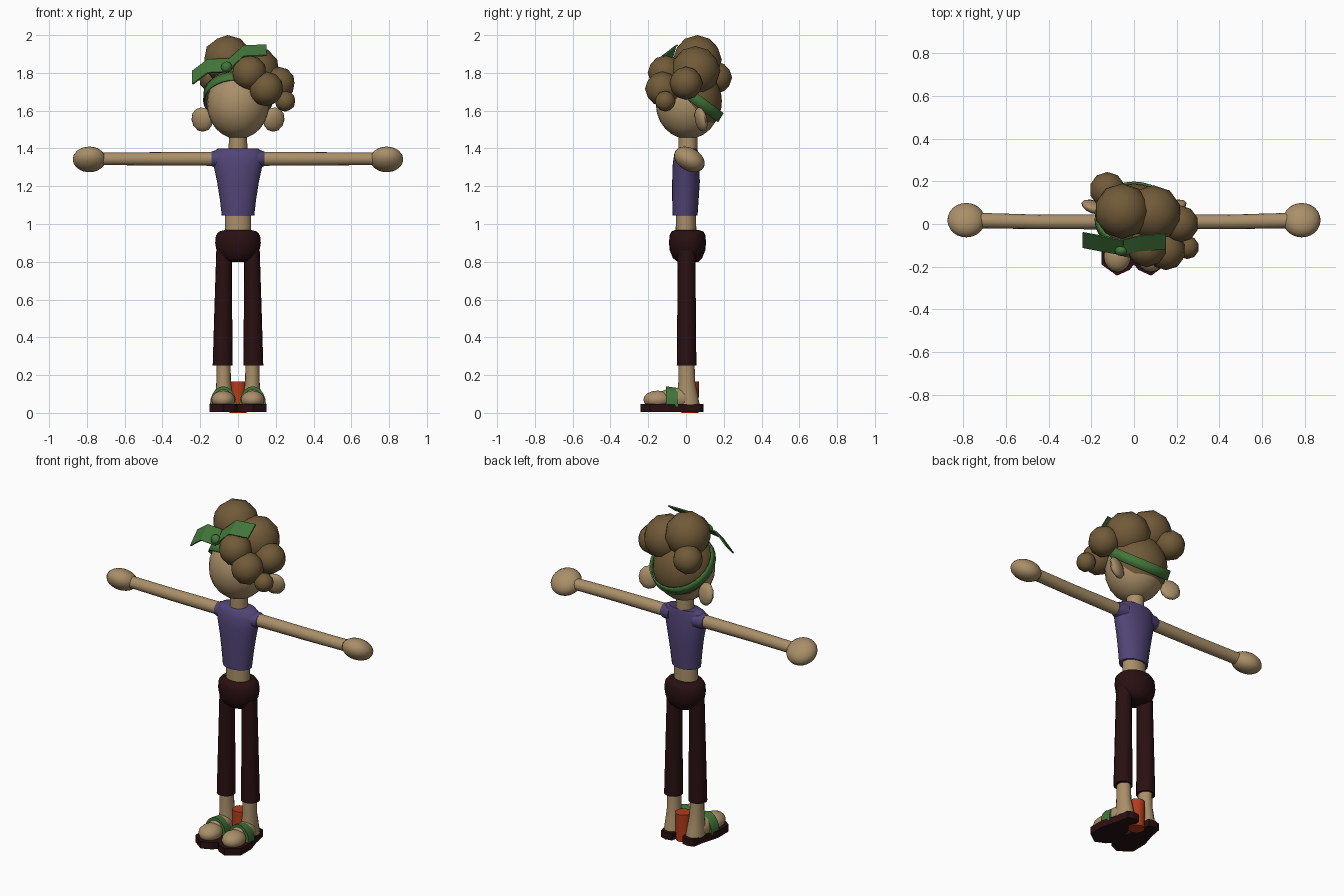
import bpy, bmesh, math
from mathutils import Vector, Matrix, Euler

if "Cube" in bpy.data.objects:
    bpy.data.objects.remove(bpy.data.objects["Cube"])


def mat(name, rgb):
    m = bpy.data.materials.new(name)
    m.diffuse_color = (*rgb, 1)
    m.use_nodes = True
    m.node_tree.nodes["Principled BSDF"].inputs["Base Color"].default_value = m.diffuse_color
    return m


SKIN = mat("skin", (0.40, 0.275, 0.14))
HAIR = mat("hair brown", (0.165, 0.103, 0.04))
SHIRT = mat("shirt purple", (0.082, 0.058, 0.18))
DARK = mat("dark maroon", (0.022, 0.005, 0.006))
GREEN = mat("ribbon green", (0.055, 0.18, 0.042))
RED = mat("orange red", (0.45, 0.045, 0.01))


def finish(name, bm, m, smooth=True, angle=50):
    bmesh.ops.recalc_face_normals(bm, faces=bm.faces)
    me = bpy.data.meshes.new(name)
    bm.to_mesh(me)
    bm.free()
    me.materials.append(m)
    o = bpy.data.objects.new(name, me)
    bpy.context.collection.objects.link(o)
    if smooth:
        bpy.ops.object.select_all(action='DESELECT')
        o.select_set(True)
        bpy.context.view_layer.objects.active = o
        bpy.ops.object.shade_smooth_by_angle(angle=math.radians(angle))
    return o


def trs(loc, rot, scale):
    return Matrix.LocRotScale(Vector(loc), Euler([math.radians(a) for a in rot]), Vector(scale))


def ball(name, loc, radii, m, rot=(0, 0, 0), sub=0, seg=24):
    bm = bmesh.new()
    if sub:
        bmesh.ops.create_icosphere(bm, subdivisions=sub, radius=1)
    else:
        bmesh.ops.create_uvsphere(bm, u_segments=seg, v_segments=seg // 2, radius=1)
    bm.transform(trs(loc, rot, radii))
    return finish(name, bm, m)


def loft(name, rings, m, seg=20, xf=None, caps=True):
    """Skin of elliptical rings (z, cx, cy, rx, ry)."""
    bm = bmesh.new()
    loops = []
    for z, cx, cy, rx, ry in rings:
        loops.append([bm.verts.new((cx + rx * math.cos(2 * math.pi * i / seg),
                                    cy + ry * math.sin(2 * math.pi * i / seg), z)) for i in range(seg)])
    for a, b in zip(loops, loops[1:]):
        for i in range(seg):
            j = (i + 1) % seg
            bm.faces.new((a[i], a[j], b[j], b[i]))
    if caps:
        bm.faces.new(loops[0])
        bm.faces.new(loops[-1])
    if xf:
        bm.transform(xf)
    return finish(name, bm, m)


def solidify(o, t):
    mod = o.modifiers.new("thickness", 'SOLIDIFY')
    mod.thickness = t
    mod.offset = 0


# Head and neck
ball("head", (0, 0.01, 1.635), (0.165, 0.17, 0.185), SKIN)
loft("neck", [(1.37, 0, 0.01, 0.05, 0.05), (1.48, 0, 0.01, 0.048, 0.05)], SKIN, 16)

# Hair cap, cut open over the face and at the nape
bm = bmesh.new()
bmesh.ops.create_uvsphere(bm, u_segments=24, v_segments=16, radius=1)
bm.transform(trs((0, 0.012, 1.65), (0, 0, 0), (0.174, 0.178, 0.188)))
for co, no in (((0, 0.012, 1.655), (0, 0.75, 0.66)), ((0, 0, 1.53), (0, 0, 1))):
    bmesh.ops.bisect_plane(bm, geom=bm.verts[:] + bm.edges[:] + bm.faces[:],
                           plane_co=co, plane_no=no, clear_inner=True)
finish("hair_cap", bm, HAIR)

# Hair puffs
for x, y, z, r in ((-0.055, 0.06, 1.87, 0.13), (0.09, 0.05, 1.81, 0.132), (0.06, -0.11, 1.80, 0.093),
                   (0.15, -0.125, 1.715, 0.092), (0.215, 0.0, 1.745, 0.088),
                   (0.25, -0.11, 1.65, 0.055), (-0.125, 0.16, 1.775, 0.084)):
    ball("hair_puff", (x, y, z), (r, r, r), HAIR, sub=2)

# Tilted headband
band = loft("headband", [(-0.028, 0, 0, 0.181, 0.186), (0.028, 0, 0, 0.178, 0.180)], GREEN, 28,
            trs((0, 0.035, 1.675), (-37, 0, 0), (1, 1, 1)), caps=False)
solidify(band, 0.008)

# Bow tails and knot
for name, path, w in (
        ("bow_left", ((-0.05, -0.11, 1.84), (-0.16, -0.09, 1.835), (-0.24, -0.075, 1.775)), (0, 0.035, 0.035)),
        ("bow_right", ((-0.05, -0.11, 1.84), (0.03, -0.09, 1.915), (0.15, -0.08, 1.92)), (0, 0.036, 0.028))):
    bm = bmesh.new()
    rows = [[bm.verts.new(Vector(p) + s * Vector(w)) for s in (-1, 1)] for p in path]
    for a, b in zip(rows, rows[1:]):
        bm.faces.new((a[0], b[0], b[1], a[1]))
    solidify(finish(name, bm, GREEN, smooth=False), 0.008)
ball("bow_knot", (-0.06, -0.125, 1.83), (0.03, 0.025, 0.03), GREEN, seg=12)

# Torso
loft("shirt", [(1.045, 0, -0.005, 0.086, 0.066), (1.13, 0, -0.003, 0.096, 0.07), (1.22, 0, 0, 0.11, 0.073),
               (1.30, 0, 0, 0.127, 0.072), (1.35, 0, 0, 0.135, 0.066), (1.385, 0, 0.005, 0.128, 0.058),
               (1.40, 0, 0.01, 0.105, 0.05)], SHIRT, 24)
loft("waist", [(0.94, 0, 0, 0.07, 0.055), (1.07, 0, 0, 0.07, 0.053)], SKIN)
loft("hips", [(0.80, 0, 0.01, 0.06, 0.055), (0.82, 0, 0.008, 0.09, 0.078), (0.86, 0, 0.008, 0.114, 0.094),
              (0.90, 0, 0.008, 0.121, 0.098), (0.94, 0, 0.008, 0.117, 0.095), (0.96, 0, 0.008, 0.10, 0.085),
              (0.967, 0, 0.005, 0.075, 0.065)], DARK, 24)

# Cup standing between the heels
loft("cup", [(0, 0, 0.02, 0.045, 0.045), (0.165, 0, 0.025, 0.045, 0.045)], RED, 16)

# Half outline of one sole, inner edge near x = 0
SOLE = ((0.035, 0.085), (0.075, 0.092), (0.11, 0.08), (0.125, 0.0), (0.152, -0.09), (0.152, -0.19),
        (0.08, -0.242), (0.02, -0.215), (0.0, -0.19), (0.0, -0.09), (0.022, 0.0))

for s, side in ((1, "right"), (-1, "left")):
    # Ear, arm, sleeve and hand
    ball("ear_" + side, (s * 0.19, 0.08, 1.553), (0.06, 0.028, 0.066), SKIN, rot=(12, 0, s * 20), seg=12)
    turn = Matrix.Translation((0, 0.01, 1.345)) @ Matrix.Rotation(s * math.pi / 2, 4, 'Y')
    loft("sleeve_" + side, [(0.08, 0, -0.003, 0.048, 0.055), (0.125, 0, 0, 0.044, 0.046),
                            (0.14, 0, 0, 0.038, 0.04)], SHIRT, 16, turn)
    loft("arm_" + side, [(0.10, 0, 0, 0.037, 0.035), (0.45, 0, 0, 0.035, 0.034),
                         (0.72, 0, 0.006, 0.033, 0.036)], SKIN, 16, turn)
    ball("hand_" + side, (s * 0.787, 0.018, 1.342), (0.088, 0.087, 0.06), SKIN, rot=(-30, 0, 0))

    # Trouser leg and ankle
    loft("trouser_leg_" + side, [(0.25, s * 0.081, 0.003, 0.053, 0.052), (0.55, s * 0.078, 0.003, 0.047, 0.049),
                                 (0.86, s * 0.074, 0.003, 0.041, 0.047)], DARK, 16)
    loft("ankle_" + side, [(0.045, s * 0.073, 0.01, 0.052, 0.062), (0.10, s * 0.074, 0.007, 0.046, 0.054),
                           (0.16, s * 0.076, 0.004, 0.039, 0.045), (0.27, s * 0.077, 0.003, 0.037, 0.042)],
         SKIN, 16)

    # Foot
    ball("instep_" + side, (s * 0.077, -0.055, 0.075), (0.055, 0.1, 0.058), SKIN, seg=16)
    ball("toes_" + side, (s * 0.078, -0.15, 0.07), (0.064, 0.076, 0.048), SKIN, seg=16)

    # Sandal strap: half elliptical arch
    bm = bmesh.new()
    bmesh.ops.create_cone(bm, segments=20, radius1=1, radius2=0.9, depth=1, cap_ends=True)
    bm.transform(trs((s * 0.078, -0.075, 0.045), (-90, 0, 0), (0.07, 0.096, 0.064)))
    bmesh.ops.bisect_plane(bm, geom=bm.verts[:] + bm.edges[:] + bm.faces[:],
                           plane_co=(0, 0, 0.035), plane_no=(0, 0, 1), clear_inner=True)
    finish("sandal_strap_" + side, bm, GREEN)

    # Sandal sole
    bm = bmesh.new()
    f = bm.faces.new([bm.verts.new((s * x, y, 0.005)) for x, y in SOLE])
    ext = bmesh.ops.extrude_face_region(bm, geom=[f])
    bmesh.ops.translate(bm, vec=(0, 0, 0.042),
                        verts=[v for v in ext["geom"] if isinstance(v, bmesh.types.BMVert)])
    bm.faces.ensure_lookup_table()
    if len([v for v in f.verts]) and not any(g.is_valid and all(v.co.z < 0.01 for v in g.verts) for g in bm.faces):
        bm.faces.new([v for v in bm.verts if v.co.z < 0.01])
    finish("sandal_sole_" + side, bm, DARK, smooth=False)
